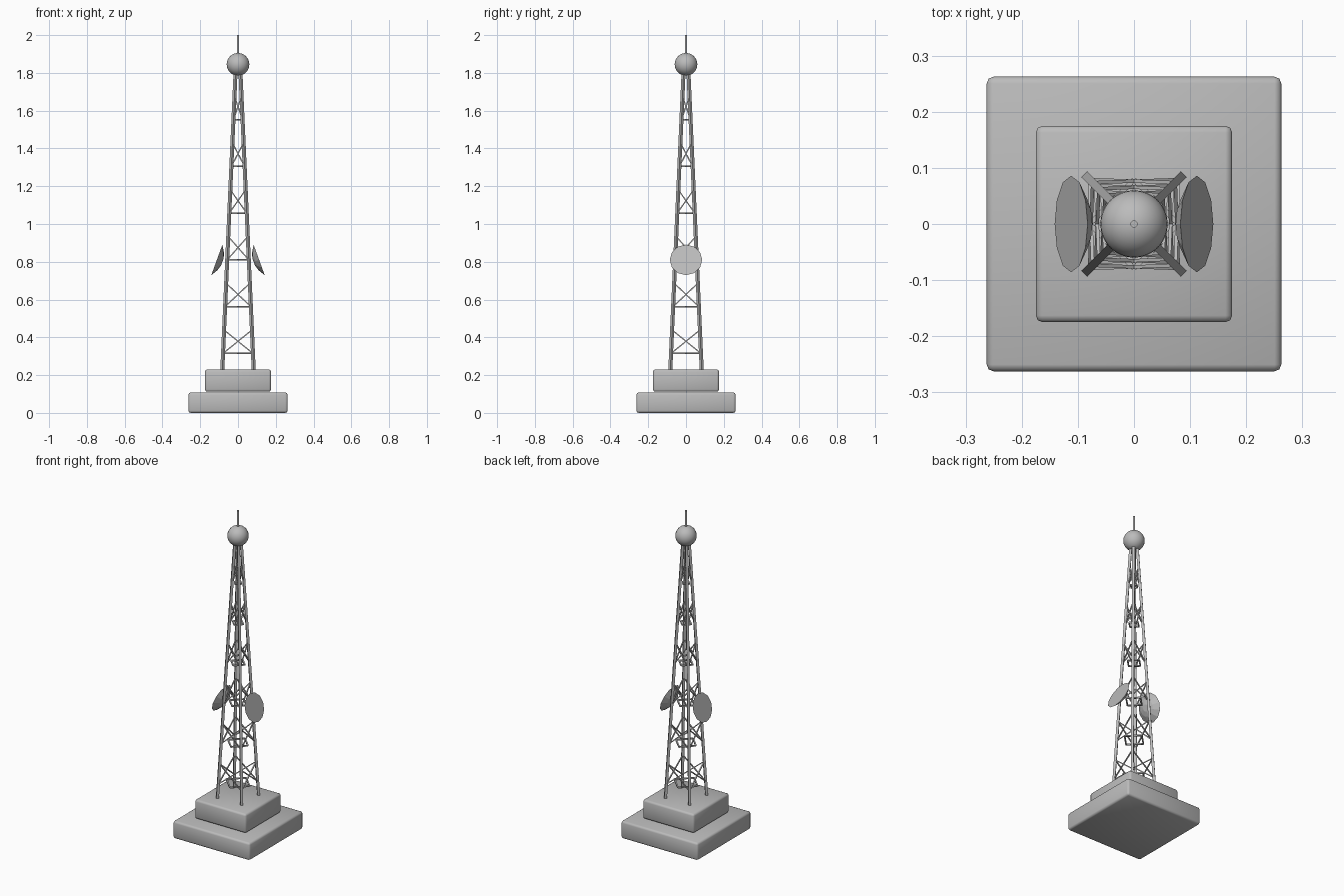
import bpy, bmesh, math
from mathutils import Vector, Matrix

cube = bpy.data.objects.get("Cube")
if cube:
    bpy.data.objects.remove(cube, do_unlink=True)

grey = bpy.data.materials.new("plain_grey")
grey.use_nodes = True
grey.diffuse_color = (0.5, 0.5, 0.5, 1)
grey.node_tree.nodes["Principled BSDF"].inputs["Base Color"].default_value = (0.5, 0.5, 0.5, 1)


def finish(name, bm, smooth=False):
    bmesh.ops.recalc_face_normals(bm, faces=bm.faces)
    for f in bm.faces:
        f.smooth = smooth
    mesh = bpy.data.meshes.new(name)
    bm.to_mesh(mesh)
    bm.free()
    mesh.materials.append(grey)
    obj = bpy.data.objects.new(name, mesh)
    bpy.context.collection.objects.link(obj)
    return obj


def add_bar(bm, a, b, width):
    """Square bar running from a to b."""
    a, b = Vector(a), Vector(b)
    d = b - a
    place = Matrix.Translation((a + b) / 2) @ d.to_track_quat('Z', 'Y').to_matrix().to_4x4()
    bmesh.ops.create_cube(bm, size=1, matrix=place @ Matrix.Diagonal((width, width, d.length, 1)))


def block(name, width, z0, z1):
    bm = bmesh.new()
    bmesh.ops.create_cube(bm, size=1, matrix=Matrix.Translation((0, 0, (z0 + z1) / 2))
                          @ Matrix.Diagonal((width, width, z1 - z0, 1)))
    bmesh.ops.bevel(bm, geom=bm.edges[:], offset=0.012, segments=2, profile=0.5, affect='EDGES')
    finish(name, bm, smooth=True)


def reach(z):
    """Distance of the leg centres from the axis planes at height z."""
    return 0.083 - 0.0445 * (z - 0.23)


def corner(i, r, z):
    sx, sy = [(1, 1), (-1, 1), (-1, -1), (1, -1)][i % 4]
    return (sx * r, sy * r, z)


def tip(i, r, z):
    a = i * math.pi / 2
    return (r * math.cos(a), r * math.sin(a), z)


# Stepped foundation
block("lower_base", 0.525, 0, 0.108)
block("upper_base", 0.35, 0.112, 0.23)

# Four tapering legs
bm = bmesh.new()
for i in range(4):
    add_bar(bm, corner(i, reach(0.2), 0.2), corner(i, reach(1.83), 1.83), 0.015)
finish("legs", bm)

# Diamond rings and crossed braces at each level
rings, braces = bmesh.new(), bmesh.new()
step = 0.2475
for level in range(6):
    z = 0.315 + level * step
    top = z + step / 2
    r, rt = reach(z), reach(top)
    for i in range(4):
        add_bar(rings, tip(i, r, z), tip(i + 1, r, z), 0.008)
        add_bar(braces, corner(i, r, z), corner(i + 1, rt, top), 0.006)
        add_bar(braces, corner(i + 1, r, z), corner(i, rt, top), 0.006)
finish("level_rings", rings)
finish("cross_braces", braces)

# Shallow dishes with flat faces turned outward and slightly up
for side, name in ((1, "left_dish"), (-1, "right_dish")):
    bm = bmesh.new()
    place = (Matrix.Translation((side * 0.112, 0, 0.81))
             @ Matrix.Rotation(side * math.radians(70), 4, 'Y'))
    loops = []
    for radius, depth in ((0.086, 0), (0.05, 0.022), (0.02, 0.031)):
        loops.append([bm.verts.new(place @ Vector((radius * math.cos(k * math.pi / 6),
                                                   radius * math.sin(k * math.pi / 6), -depth)))
                      for k in range(12)])
    for lo, hi in zip(loops, loops[1:]):
        for k in range(12):
            n = (k + 1) % 12
            bm.faces.new((lo[k], lo[n], hi[n], hi[k]))
    bm.faces.new(loops[0])
    bm.faces.new(loops[-1])
    finish(name, bm)

# Ball on top with a thin mast
bm = bmesh.new()
bmesh.ops.create_uvsphere(bm, u_segments=32, v_segments=16, radius=0.06,
                          matrix=Matrix.Translation((0, 0, 1.845)))
finish("top_ball", bm, smooth=True)

bm = bmesh.new()
bmesh.ops.create_cone(bm, cap_ends=True, segments=12, radius1=0.0065, radius2=0.0065, depth=0.12,
                      matrix=Matrix.Translation((0, 0, 1.94)))
finish("mast", bm)
